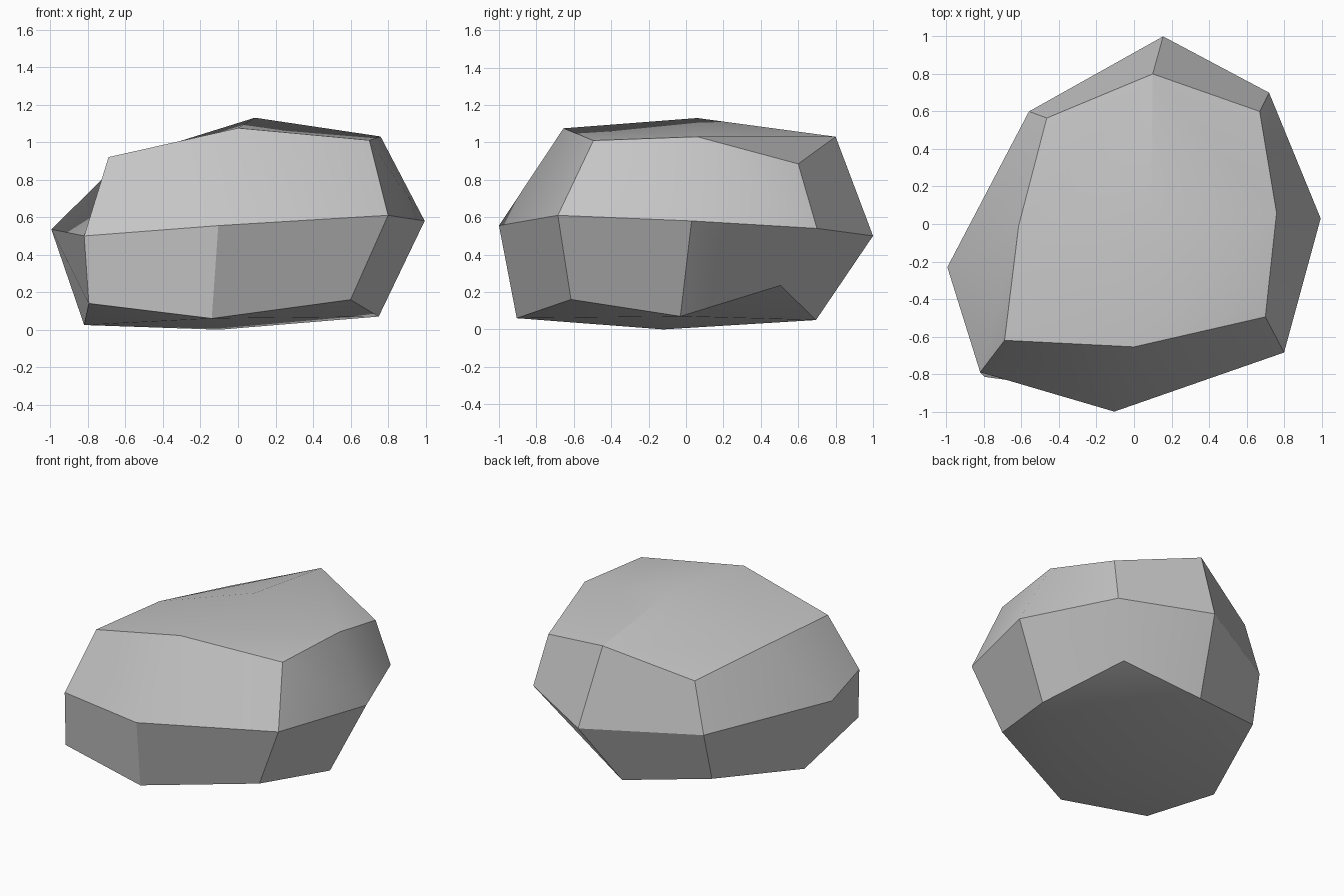
import bpy
import bmesh
import math

# Remove the default cube
old_cube = bpy.data.objects.get("Cube")
if old_cube:
    bpy.data.objects.remove(old_cube, do_unlink=True)


def make_material(name, color):
    """Create a plain flat-coloured material."""
    material = bpy.data.materials.new(name)
    material.use_nodes = True
    material.diffuse_color = color
    shader = next(n for n in material.node_tree.nodes if n.type == "BSDF_PRINCIPLED")
    shader.inputs["Base Color"].default_value = color
    shader.inputs["Roughness"].default_value = 0.9
    return material


def bridge(bm, lower, upper):
    """Join two rings of corners with a band of quads."""
    for i in range(len(lower)):
        j = (i + 1) % len(lower)
        bm.faces.new((lower[j], upper[j], upper[i], lower[i]))


def cap(bm, ring, centre):
    """Close a ring with four quads that meet at a centre point."""
    for i in range(0, len(ring), 2):
        bm.faces.new((ring[i], ring[i + 1], ring[(i + 2) % len(ring)], centre))


# Uneven rings of the boulder, anticlockwise from the front corner
base_ring = [(-.14, -.905, .06), (.6, -.615, .16), (.75, -.03, .07), (.51, .505, .235),
             (.02, .695, .05), (-.57, .52, .15), (-.82, -.17, .025), (-.795, -.815, .14)]
waist_ring = [(-.105, -1, .555), (.8, -.685, .61), (.995, .03, .58), (.72, .7, .54),
              (.155, 1, .5), (-.56, .6, .49), (-.995, -.23, .535), (-.82, -.79, .5)]
crown_ring = [(0, -.655, 1.075), (.7, -.495, 1.01), (.76, .06, 1.03), (.67, .6, .885),
              (.1, .8, 1.03), (-.465, .565, .84), (-.615, -.01, .91), (-.69, -.62, .92)]

# Stack the rings and close the shallow crown and base
bm = bmesh.new()
base, waist, crown = [[bm.verts.new(point) for point in ring]
                      for ring in (base_ring, waist_ring, crown_ring)]
bridge(bm, base, waist)
bridge(bm, waist, crown)
cap(bm, crown, bm.verts.new((.09, .06, 1.13)))
cap(bm, base, bm.verts.new((-.1, -.12, 0)))
bmesh.ops.recalc_face_normals(bm, faces=bm.faces)

mesh = bpy.data.meshes.new("boulder")
bm.to_mesh(mesh)
bm.free()
mesh.materials.append(make_material("stone grey", (.56, .56, .56, 1)))

boulder = bpy.data.objects.new("boulder", mesh)
bpy.context.collection.objects.link(boulder)

# Soften gentle facets and keep strong edges crisp
bpy.ops.object.select_all(action="DESELECT")
boulder.select_set(True)
bpy.context.view_layer.objects.active = boulder
bpy.ops.object.shade_smooth_by_angle(angle=math.radians(30))
